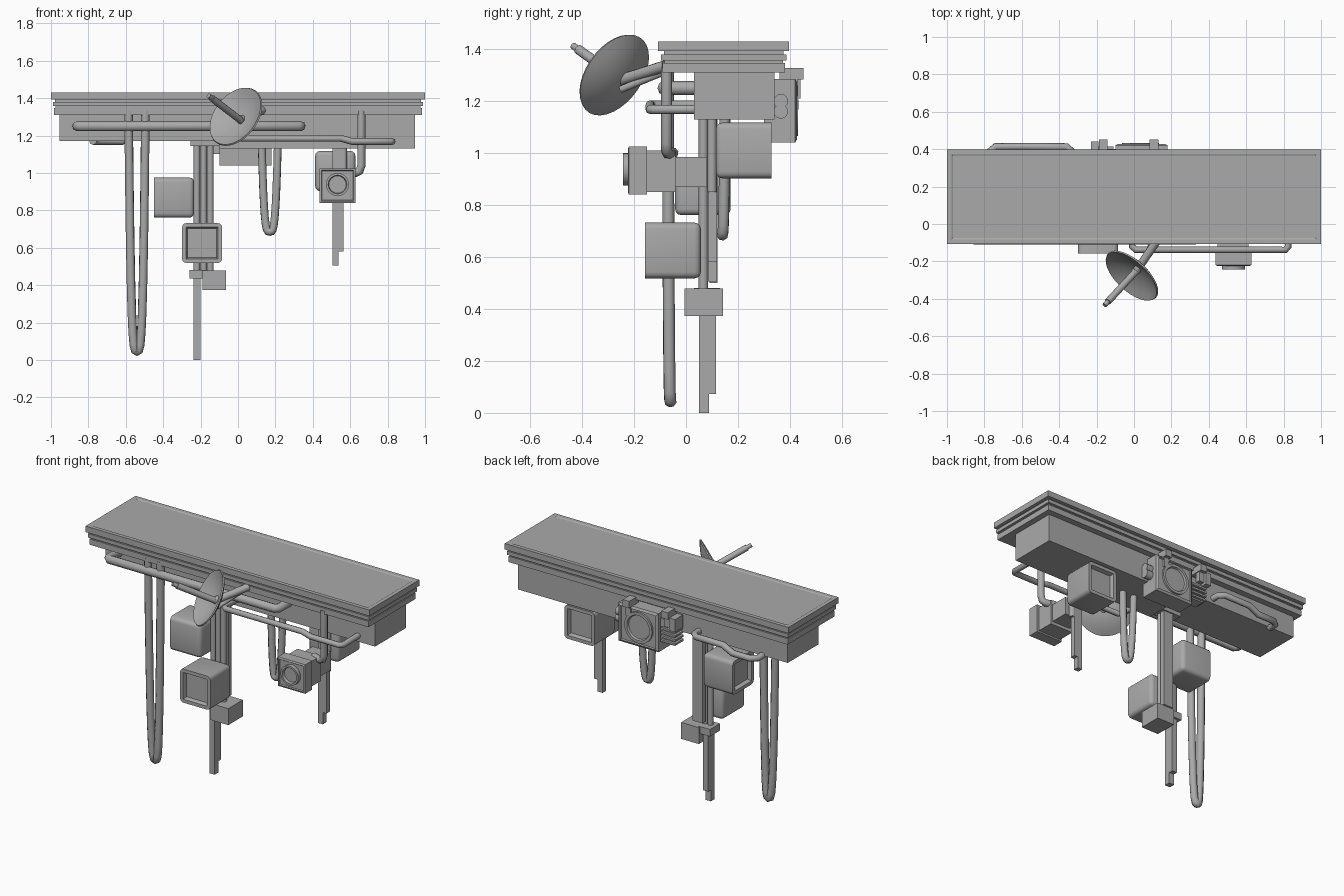
import bpy, bmesh, math
from mathutils import Vector

if "Cube" in bpy.data.objects:
    bpy.data.objects.remove(bpy.data.objects["Cube"])

grey = bpy.data.materials.new("plain_grey")
grey.use_nodes = True
COLOUR = (0.4, 0.4, 0.4, 1)
grey.diffuse_color = COLOUR
grey.node_tree.nodes["Principled BSDF"].inputs["Base Color"].default_value = COLOUR


def finish(name, bm, smooth=False):
    bmesh.ops.recalc_face_normals(bm, faces=bm.faces[:])
    mesh = bpy.data.meshes.new(name)
    bm.to_mesh(mesh)
    bm.free()
    mesh.materials.append(grey)
    ob = bpy.data.objects.new(name, mesh)
    bpy.context.collection.objects.link(ob)
    if smooth:
        bpy.ops.object.select_all(action="DESELECT")
        ob.select_set(True)
        bpy.context.view_layer.objects.active = ob
        bpy.ops.object.shade_smooth_by_angle(angle=math.radians(40))
    return ob


def cuboid(bm, xs, ys, zs):
    verts = bmesh.ops.create_cube(bm, size=1)["verts"]
    for v in verts:
        v.co = [(a + b) / 2 + c * (b - a) for c, (a, b) in zip(v.co, (xs, ys, zs))]


def box(name, xs, ys, zs, bevel=0):
    bm = bmesh.new()
    cuboid(bm, xs, ys, zs)
    if bevel:
        bmesh.ops.bevel(bm, geom=bm.edges[:], offset=bevel, segments=1, affect="EDGES")
    return finish(name, bm)


def inset_face(bm, direction, steps):
    """Inset the flat face pointing along direction, in (thickness, depth) steps."""
    bm.normal_update()
    d = Vector(direction)
    face = max((f for f in bm.faces if f.normal.dot(d) > 0.99), key=lambda f: f.calc_area())
    for thickness, depth in steps:
        bmesh.ops.inset_individual(bm, faces=[face], thickness=thickness, depth=depth)


def revolve(name, start, axis, profile, sides=24):
    """Lathe a (radius, distance) profile around axis from start."""
    axis = Vector(axis).normalized()
    turn = Vector((0, 0, 1)).rotation_difference(axis)
    bm = bmesh.new()
    rings = []
    for r, h in profile:
        ring = []
        for i in range(sides):
            a = math.tau * i / sides
            p = Vector((r * math.cos(a), r * math.sin(a), h))
            ring.append(bm.verts.new(Vector(start) + turn @ p))
        rings.append(ring)
    for lo, hi in zip(rings, rings[1:]):
        for i in range(sides):
            j = (i + 1) % sides
            bm.faces.new((lo[i], lo[j], hi[j], hi[i]))
    bm.faces.new(rings[0])
    bm.faces.new(rings[-1])
    return finish(name, bm, True)


def rod(name, a, b, r):
    d = Vector(b) - Vector(a)
    return revolve(name, a, d, [(r, 0), (r, d.length)], 12)


def tube(name, points, r):
    curve = bpy.data.curves.new(name, "CURVE")
    curve.dimensions = "3D"
    curve.bevel_depth = r
    curve.bevel_resolution = 2
    curve.use_fill_caps = True
    spline = curve.splines.new("POLY")
    spline.points.add(len(points) - 1)
    for p, co in zip(spline.points, points):
        p.co = (*co, 1)
    spline.use_smooth = True
    curve.materials.append(grey)
    ob = bpy.data.objects.new(name, curve)
    bpy.context.collection.objects.link(ob)


def lamp(name, centre, facing):
    """Rounded housing, with a sharp framed opening on one side."""
    d, c, h = Vector(facing), Vector(centre), 0.107
    bm = bmesh.new()
    cuboid(bm, *[(v - h, v + h) for v in c])
    def inner(v):
        return (v.co - c).dot(d) < 0
    along = [e for e in bm.edges if inner(e.verts[0]) or inner(e.verts[1])]
    bmesh.ops.bevel(bm, geom=along, offset=0.024, segments=3, profile=0.5, affect="EDGES")
    inset_face(bm, facing, [(0.022, 0), (0.008, -0.025)])
    return finish(name, bm, True)


# Stepped ledge with a shallow top panel
CY = 0.145
bm = bmesh.new()
cuboid(bm, (-1, 1), (CY - 0.252, CY + 0.252), (1.392, 1.43))
inset_face(bm, (0, 0, 1), [(0.035, 0), (0.01, -0.004)])
finish("ledge_top", bm)
for i, (inset, low, high) in enumerate([(0.022, 1.38, 1.392), (0.01, 1.357, 1.38),
                                        (0.024, 1.347, 1.357), (0.016, 1.31, 1.347)]):
    box(f"ledge_step_{i}", (inset - 1, 1 - inset),
        (CY - 0.252 + inset, CY + 0.252 - inset), (low, high))

# Lower beams
box("right_beam", (-0.955, -0.1), (0.03, 0.34), (1.17, 1.32))
box("left_beam", (-0.1, 0.945), (0.03, 0.34), (1.13, 1.32))

# Wall pipes
tube("long_front_pipe", [(-0.86, 0.04, 1.25), (-0.86, -0.07, 1.25), (-0.845, -0.085, 1.25),
                         (0.32, -0.085, 1.25), (0.335, -0.07, 1.25), (0.335, 0.04, 1.25)], 0.027)
tube("lower_front_pipe", [(-0.01, 0.04, 1.185), (-0.01, -0.12, 1.185), (0.01, -0.138, 1.185),
                          (0.55, -0.138, 1.185), (0.61, -0.138, 1.168), (0.81, -0.138, 1.168),
                          (0.825, -0.12, 1.168), (0.825, 0.04, 1.168)], 0.018)
tube("back_pipe", [(-0.33, 0.33, 1.205), (-0.33, 0.385, 1.205), (-0.36, 0.413, 1.205),
                   (-0.55, 0.413, 1.205), (-0.62, 0.413, 1.17), (-0.74, 0.413, 1.17),
                   (-0.775, 0.385, 1.17), (-0.775, 0.33, 1.17)], 0.02)


# Hanging cable loops
def cable_loop(name, x, half, y_top, y_low, top, low, r):
    pts = []
    for i in range(17):
        t = i / 8 - 1
        z = low + (top - low) * abs(t) ** 2.6
        pts.append((x + half * math.copysign(abs(t) ** 0.7, t),
                    y_low + (y_top - y_low) * abs(t), z))
    tube(name, pts, r)


cable_loop("long_cable", -0.54, 0.045, -0.07, -0.06, 1.33, 0.045, 0.024)
cable_loop("short_cable", 0.17, 0.043, 0.15, 0.14, 1.16, 0.685, 0.022)
tube("camera_cable", [(0.66, -0.075, 1.33), (0.66, -0.075, 1.04), (0.65, -0.075, 1.01),
                      (0.63, -0.07, 1.0), (0.57, -0.05, 1.0)], 0.022)

# Dish antenna
AXIS = Vector((-0.6, -0.65, 0.46)).normalized()
RIM = Vector((-0.01, -0.275, 1.3))
R, DEEP = 0.175, 0.055
outer = [(max(R * t / 6, 0.002), DEEP * ((t / 6) ** 2 - 1)) for t in range(7)]
inside = [(max(r - 0.004, 0.002), h + 0.008) for r, h in reversed(outer)]
revolve("dish", RIM, AXIS, outer + inside, 32)
rod("dish_feed", RIM - AXIS * 0.05, RIM + AXIS * 0.215, 0.019)
rod("dish_feed_tip", RIM + AXIS * 0.2, RIM + AXIS * 0.245, 0.013)
rod("dish_arm", RIM - AXIS * 0.04, (0.13, -0.08, 1.335), 0.022)
rod("dish_brace", (0.03, -0.25, 1.245), (0.1, -0.09, 1.31), 0.014)

# Right hanging mast
for i, x in enumerate((-0.22, -0.184, -0.148)):
    rod(f"mast_pole_{i}", (x, 0.067, 0.45), (x, 0.067, 1.19), 0.018)
box("mast_back_strip", (-0.2, -0.13), (0.09, 0.122), (0.5, 1.19))
box("mast_collar", (-0.26, -0.18), (0.03, 0.13), (0.435, 0.48))
box("mast_box", (-0.19, -0.065), (-0.005, 0.142), (0.373, 0.478))
box("mast_tail", (-0.237, -0.2), (0.05, 0.088), (0.0, 0.47))
box("mast_tail_back", (-0.237, -0.2), (0.088, 0.115), (0.072, 0.47))
box("mast_bracket", (-0.255, -0.1), (0.04, 0.13), (1.145, 1.18))

# Left hanging mast
box("short_mast_front", (0.504, 0.538), (0.085, 0.12), (0.505, 1.15))
box("short_mast_side", (0.538, 0.563), (0.085, 0.12), (0.58, 1.15))
rod("short_mast_pole", (0.565, 0.1, 0.85), (0.565, 0.1, 1.15), 0.018)

# Lamp housings
lamp("front_lamp", (-0.192, -0.05, 0.625), (0, -1, 0))
lamp("right_lamp", (-0.342, 0.065, 0.868), (-1, 0, 0))
lamp("back_lamp", (0.52, 0.222, 1.01), (0, 1, 0))

# Front camera
box("camera_neck", (0.47, 0.6), (-0.06, 0.08), (0.87, 0.985))
box("camera_body", (0.447, 0.613), (-0.16, -0.04), (0.85, 1.01))
bm = bmesh.new()
cuboid(bm, (0.436, 0.628), (-0.22, -0.15), (0.84, 1.025))
inset_face(bm, (0, -1, 0), [(0.014, 0.004), (0.006, -0.006)])
finish("camera_head", bm)
revolve("camera_lens", (0.532, -0.21, 0.938), (0, -1, 0),
        [(0.062, 0), (0.062, 0.033), (0.05, 0.033), (0.046, 0.016)])

# Rear camera
bm = bmesh.new()
cuboid(bm, (-0.1, 0.18), (0.3, 0.42), (1.04, 1.285))
inset_face(bm, (0, 1, 0), [(0.02, 0.008), (0.006, -0.008)])
finish("rear_camera_body", bm)
revolve("rear_camera_lens", (0.035, 0.41, 1.163), (0, 1, 0),
        [(0.098, 0), (0.098, 0.022), (0.08, 0.022), (0.074, 0.008)])
box("rear_side_box", (-0.2, -0.1), (0.33, 0.4), (1.1, 1.25))
for i in range(4):
    z = 1.11 + i * 0.026
    box(f"rear_fin_{i}", (-0.215, -0.11), (0.33, 0.415), (z, z + 0.013))
box("rear_side_knob", (-0.23, -0.19), (0.36, 0.44), (1.21, 1.29))
for i, x in enumerate((0.107, -0.165)):
    box(f"rear_bracket_{i}", (x - 0.023, x + 0.023), (0.36, 0.452), (1.283, 1.327))
    box(f"rear_bracket_leg_{i}", (x - 0.018, x + 0.018), (0.4, 0.43), (1.22, 1.29))
for i, z in enumerate((1.16, 1.2)):
    rod(f"rear_side_plug_{i}", (0.17, 0.365, z), (0.225, 0.365, z), 0.028)
